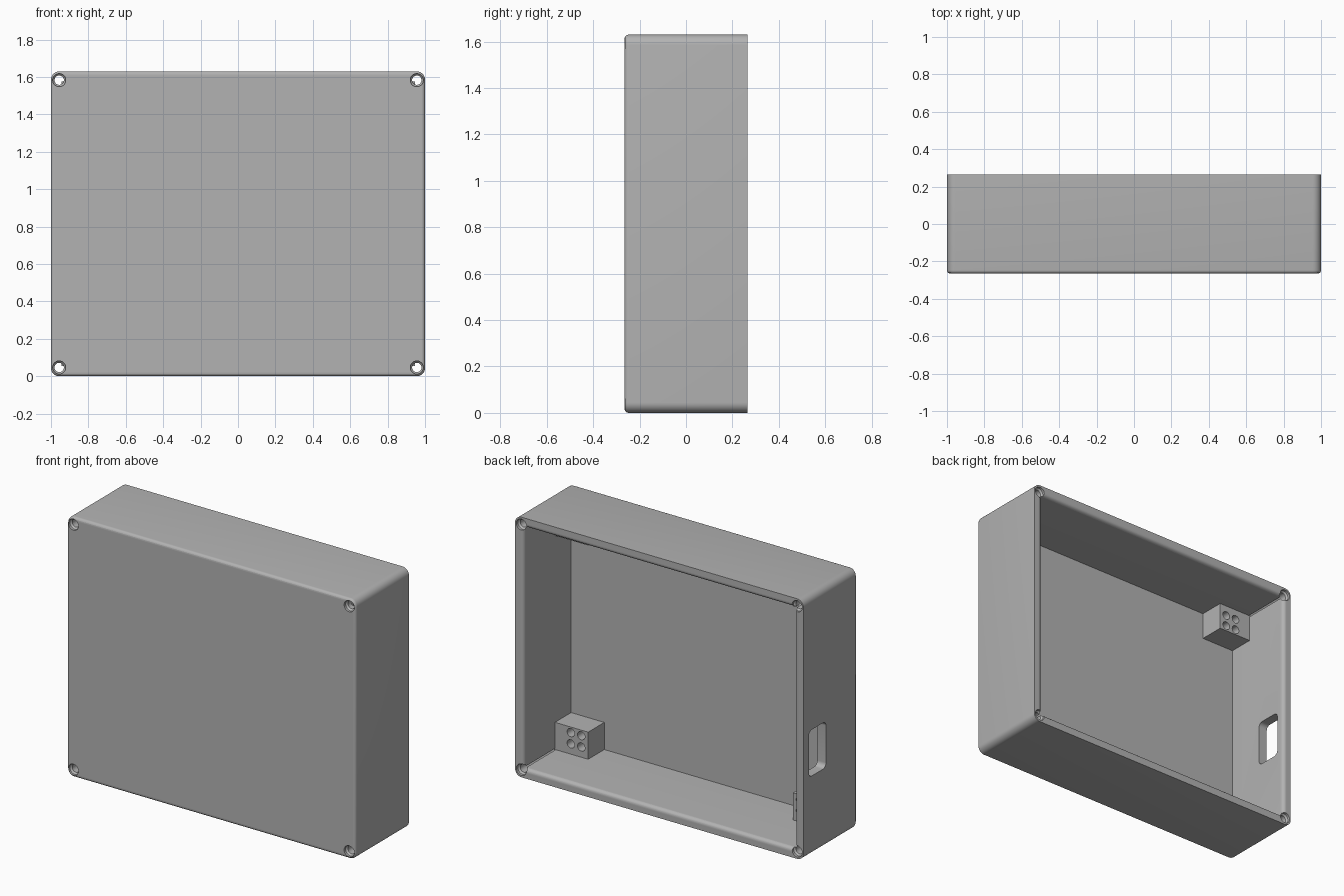
import bpy, bmesh
from math import sin, cos, pi

if "Cube" in bpy.data.objects:
    bpy.data.objects.remove(bpy.data.objects["Cube"], do_unlink=True)

# Overall sizes
HW, HD, H = 1.0, 0.265, 1.63
MID = H / 2
WALL = 0.06
FLOOR = -HD + WALL

grey = bpy.data.materials.new("case grey")
grey.use_nodes = True
colour = (0.45, 0.45, 0.45, 1)
grey.diffuse_color = colour
grey.node_tree.nodes["Principled BSDF"].inputs["Base Color"].default_value = colour


def rounded_rect(hx, hz, r, steps=8):
    """Outline in x and z, with rounded corners."""
    pts = []
    for i, (sx, sz) in enumerate([(1, 1), (-1, 1), (-1, -1), (1, -1)]):
        for k in range(steps + 1):
            a = (i + k / steps) * pi / 2
            pts.append((sx * (hx - r) + r * cos(a), sz * (hz - r) + r * sin(a)))
    return pts


def circle(r, n=32):
    return [(r * cos(2 * pi * k / n), r * sin(2 * pi * k / n)) for k in range(n)]


def loft(name, sections, location):
    """Closed solid through (y, outline) sections."""
    bm = bmesh.new()
    rings = [[bm.verts.new((x, y, z)) for x, z in pts] for y, pts in sections]
    for a, b in zip(rings, rings[1:]):
        n = len(a)
        for i in range(n):
            bm.faces.new((a[i], a[(i + 1) % n], b[(i + 1) % n], b[i]))
    bm.faces.new(rings[0])
    bm.faces.new(rings[-1])
    bmesh.ops.recalc_face_normals(bm, faces=bm.faces)
    mesh = bpy.data.meshes.new(name)
    bm.to_mesh(mesh)
    bm.free()
    mesh.materials.append(grey)
    obj = bpy.data.objects.new(name, mesh)
    bpy.context.collection.objects.link(obj)
    obj.location = location
    return obj


def select(obj):
    bpy.ops.object.select_all(action="DESELECT")
    obj.select_set(True)
    bpy.context.view_layer.objects.active = obj


def cut(obj, cutter):
    select(obj)
    mod = obj.modifiers.new("cut", "BOOLEAN")
    mod.operation = "DIFFERENCE"
    mod.solver = "EXACT"
    mod.object = cutter
    bpy.ops.object.modifier_apply(modifier=mod.name)
    bpy.data.objects.remove(cutter, do_unlink=True)


# Case shell with a rounded front edge
FILLET = 0.018
sections = []
for k in range(6):
    a = k / 5 * pi / 2
    inset = FILLET * (1 - sin(a))
    sections.append((-HD + FILLET * (1 - cos(a)),
                     rounded_rect(HW - inset, MID - inset, 0.045 - inset)))
sections.append((HD, rounded_rect(HW, MID, 0.045)))
case = loft("case_shell", sections, (0, 0, MID))

# Cavity open at the back, its mouth eased outward
EASE = 0.025
sections = [(FLOOR, rounded_rect(HW - WALL, MID - WALL, 0.004, 2))]
for k in range(7):
    a = k / 6 * pi / 2
    grow = EASE * (1 - cos(a)) - WALL
    sections.append((HD - EASE * (1 - sin(a)),
                     rounded_rect(HW + grow, MID + grow, 0.004, 2)))
sections.append((HD + 0.1, sections[-1][1]))
cut(case, loft("cavity_cutter", sections, (0, 0, MID)))

# Corner screw holes, countersunk at both ends
for sx in (-1, 1):
    for sz in (-1, 1):
        profile = [(-HD - 0.02, 0.035), (-HD + 0.015, 0.035), (-HD + 0.025, 0.025),
                   (HD - 0.025, 0.025), (HD - 0.015, 0.035), (HD + 0.02, 0.035)]
        cut(case, loft("screw_cutter", [(y, circle(r)) for y, r in profile],
                       (sx * 0.956, 0, MID + sz * (MID - 0.047))))

# Cable slot through one side wall
outline = rounded_rect(0.085, 0.145, 0.03)
slot = loft("slot_cutter", [(-0.1, outline), (0.1, outline)], (-HW, 0.127, 0.645))
slot.rotation_euler.z = pi / 2
bpy.context.view_layer.update()
cut(case, slot)
select(case)
bpy.ops.object.shade_smooth_by_angle()

# Mounting blocks in the inner corners, each with four blind holes
BW, BD, BH = 0.23, 0.16, 0.17
SINK = 0.005
for side, sx in (("left", 1), ("right", -1)):
    for level, sz in (("upper", 1), ("lower", -1)):
        cx = sx * (HW - WALL - BW / 2)
        cz = MID + sz * (MID - WALL - BH / 2)
        box = [(x * (BW / 2 + (SINK if x == sx else 0)),
                z * (BH / 2 + (SINK if z == sz else 0)))
               for x, z in [(1, 1), (-1, 1), (-1, -1), (1, -1)]]
        block = loft(f"{level}_{side}_block", [(-SINK, box), (BD, box)], (cx, FLOOR, cz))
        for dx in (0.048, 0.12):
            for dz in (0.035, 0.106):
                cut(block, loft("hole_cutter", [(0.05, circle(0.026, 24)), (BD + 0.02, circle(0.026, 24))],
                                (cx - sx * (BW / 2 - dx), FLOOR, cz - sz * (BH / 2 - dz))))
        select(block)
        bpy.ops.object.shade_smooth_by_angle()
